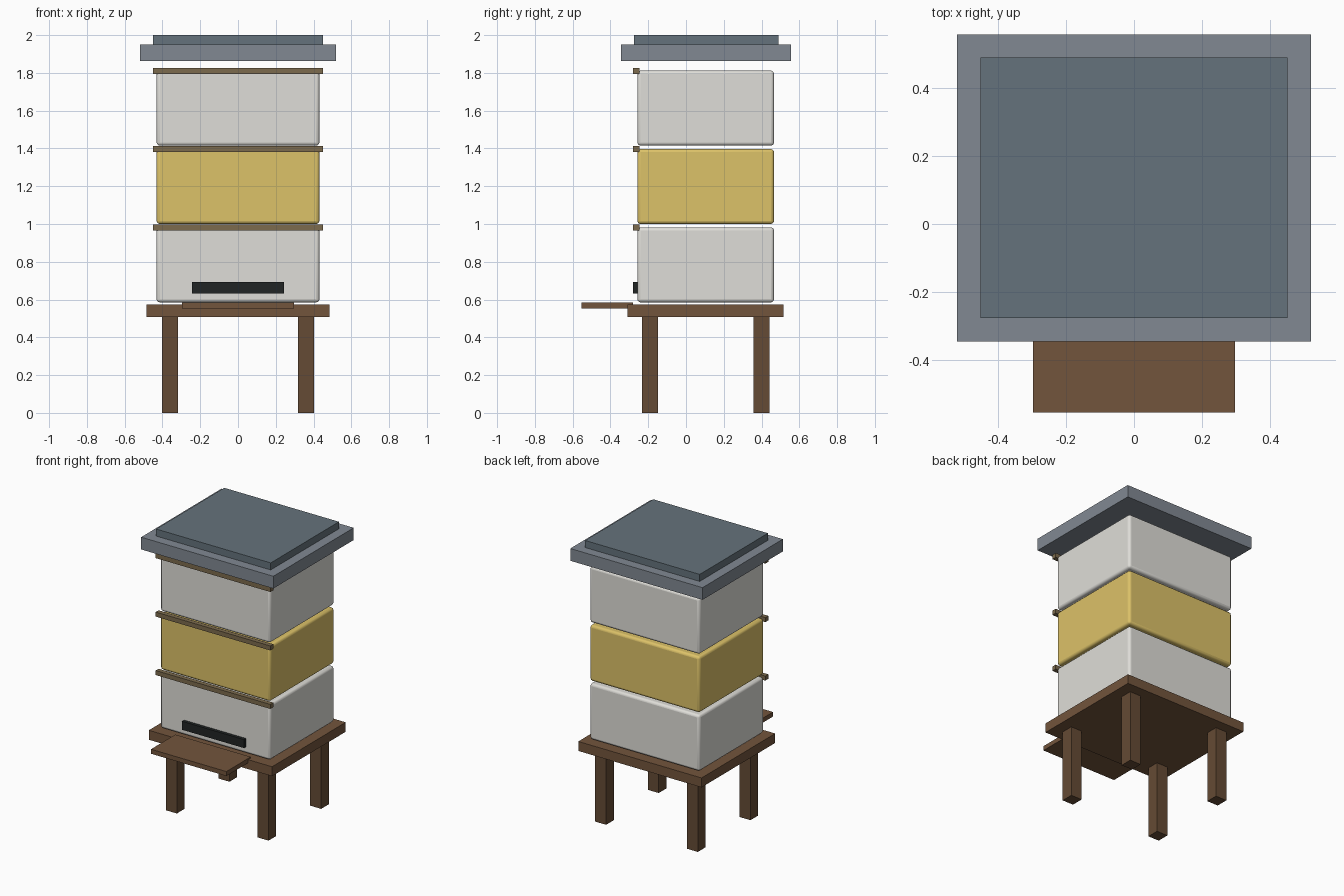
import bpy

if "Cube" in bpy.data.objects:
    bpy.data.objects.remove(bpy.data.objects["Cube"])


def material(name, rgb):
    m = bpy.data.materials.new(name)
    m.diffuse_color = (*rgb, 1)
    m.use_nodes = True
    m.node_tree.nodes["Principled BSDF"].inputs["Base Color"].default_value = m.diffuse_color
    return m


WHITE = material("white_paint", (0.74, 0.73, 0.69))
YELLOW = material("yellow_paint", (0.72, 0.54, 0.14))
WOOD = material("stand_wood", (0.17, 0.09, 0.045))
LEG_WOOD = material("leg_wood", (0.13, 0.07, 0.035))
STRIP_WOOD = material("strip_wood", (0.20, 0.145, 0.075))
DARK = material("entrance_dark", (0.015, 0.018, 0.018))
LID = material("lid_metal", (0.22, 0.25, 0.29))
CAP = material("cap_metal", (0.13, 0.17, 0.20))


def box(name, x, y, z, mat, bevel=0):
    """Box from (min, max) ranges, with an optional rounded edge."""
    bpy.ops.mesh.primitive_cube_add(size=1, location=[(a + b) / 2 for a, b in (x, y, z)])
    ob = bpy.context.object
    ob.name = name
    ob.scale = [b - a for a, b in (x, y, z)]
    bpy.ops.object.transform_apply(location=False, rotation=False, scale=True)
    ob.data.materials.append(mat)
    if bevel:
        mod = ob.modifiers.new("round_edges", 'BEVEL')
        mod.width = bevel
        mod.segments = 3
        bpy.ops.object.shade_smooth_by_angle()
    return ob


# Stand: four legs and a top board
for side, x in (("left", -0.36), ("right", 0.36)):
    for end, y in (("front", -0.19), ("back", 0.40)):
        box(f"{end}_{side}_leg", (x - 0.043, x + 0.043), (y - 0.043, y + 0.043), (0, 0.508), LEG_WOOD)
box("stand_top", (-0.484, 0.484), (-0.309, 0.517), (0.508, 0.575), WOOD)
box("landing_board", (-0.296, 0.296), (-0.553, -0.28), (0.552, 0.584), WOOD)

# Stacked hive boxes, each with a front strip at its top edge
for i, (level, mat) in enumerate((("lower", WHITE), ("middle", YELLOW), ("upper", WHITE))):
    z = 0.585 + i * 0.415
    box(f"{level}_hive_box", (-0.431, 0.431), (-0.257, 0.466), (z, z + 0.397), mat, 0.017)
    box(f"{level}_front_strip", (-0.45, 0.45), (-0.28, -0.247), (z + 0.38, z + 0.412), STRIP_WOOD)

# Entrance slot
box("entrance_slot", (-0.243, 0.243), (-0.28, -0.25), (0.632, 0.692), DARK)

# Lid and raised cap
box("lid", (-0.519, 0.519), (-0.345, 0.556), (1.863, 1.95), LID)
box("lid_cap", (-0.45, 0.45), (-0.276, 0.489), (1.95, 2.0), CAP)
